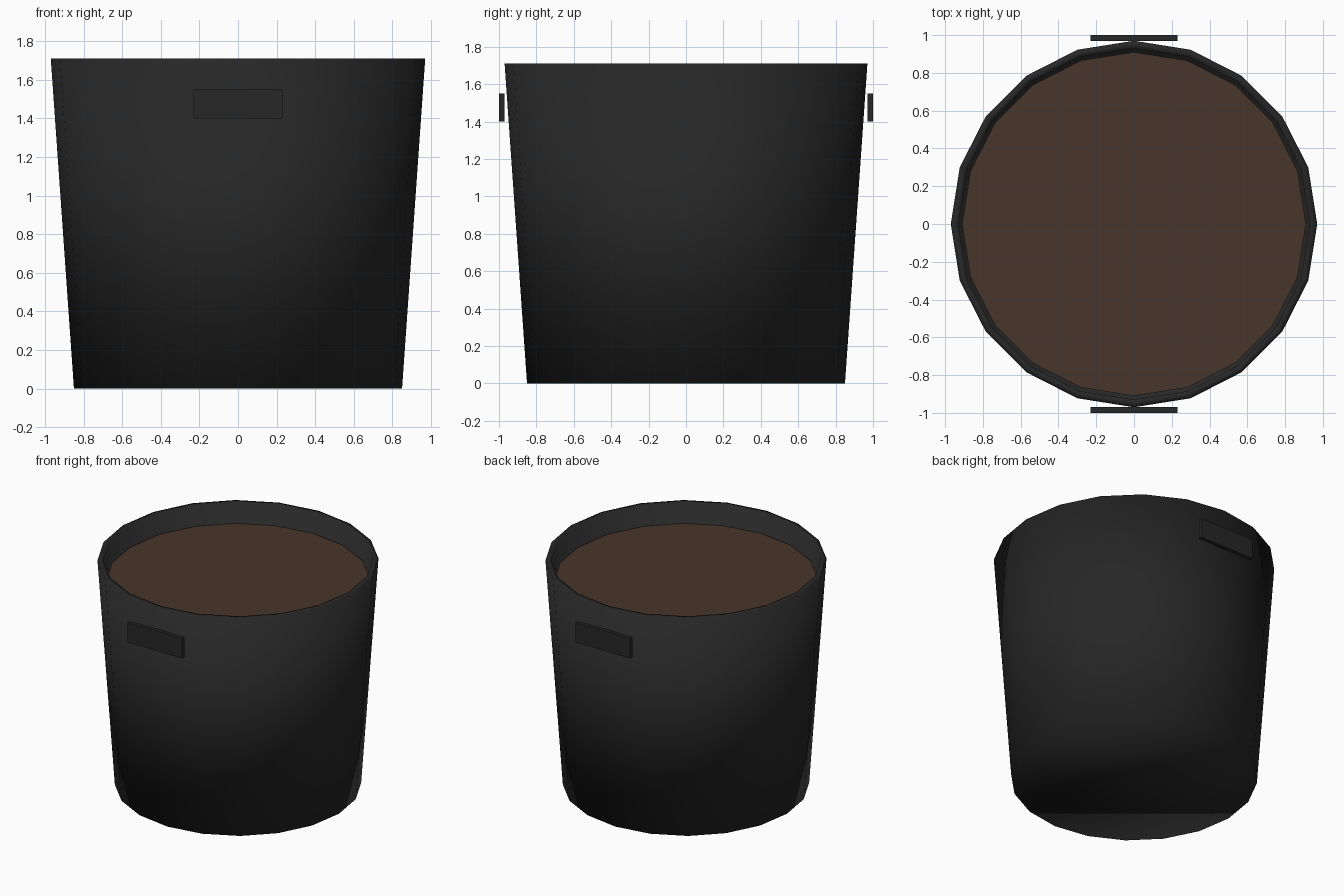
import bpy, bmesh, math

if "Cube" in bpy.data.objects:
    bpy.data.objects.remove(bpy.data.objects["Cube"])

SIDES = 20


def material(name, rgb):
    m = bpy.data.materials.new(name)
    m.diffuse_color = (*rgb, 1)
    m.use_nodes = True
    m.node_tree.nodes["Principled BSDF"].inputs["Base Color"].default_value = m.diffuse_color
    return m


def finish(name, bm, mat, smooth=False):
    bmesh.ops.recalc_face_normals(bm, faces=bm.faces)
    me = bpy.data.meshes.new(name)
    for f in bm.faces:
        f.smooth = smooth
    bm.to_mesh(me)
    bm.free()
    me.materials.append(mat)
    ob = bpy.data.objects.new(name, me)
    bpy.context.collection.objects.link(ob)
    return ob


def lathe(name, profile, mat, smooth=False):
    """Closed ring-by-ring body; first and last rings are capped."""
    bm = bmesh.new()
    rings = []
    for r, z in profile:
        rings.append([bm.verts.new((r * math.cos(a), r * math.sin(a), z))
                      for a in (2 * math.pi * i / SIDES for i in range(SIDES))])
    for lo, hi in zip(rings, rings[1:]):
        for i in range(SIDES):
            j = (i + 1) % SIDES
            bm.faces.new((lo[i], lo[j], hi[j], hi[i]))
    bm.faces.new(rings[0])
    bm.faces.new(rings[-1])
    return finish(name, bm, mat, smooth)


black = material("black_plastic", (0.02, 0.02, 0.02))
brown = material("soil_brown", (0.064, 0.037, 0.023))

# Tapered pot: outer wall, rim, inner wall, inside floor
lathe("pot", [(0.85, 0), (0.97, 1.71), (0.93, 1.71), (0.82, 0.05)], black, smooth=True)

# Soil disc just below the rim
lathe("soil", [(0.90, 1.52), (0.91, 1.56)], brown)

# Flat grip tabs on front and back
for name, side in (("front_handle", -1), ("back_handle", 1)):
    bm = bmesh.new()
    bmesh.ops.create_cube(bm, size=1)
    bmesh.ops.scale(bm, vec=(0.46, 0.03, 0.15), verts=bm.verts)
    bmesh.ops.translate(bm, vec=(0, side * 0.985, 1.475), verts=bm.verts)
    finish(name, bm, black)
